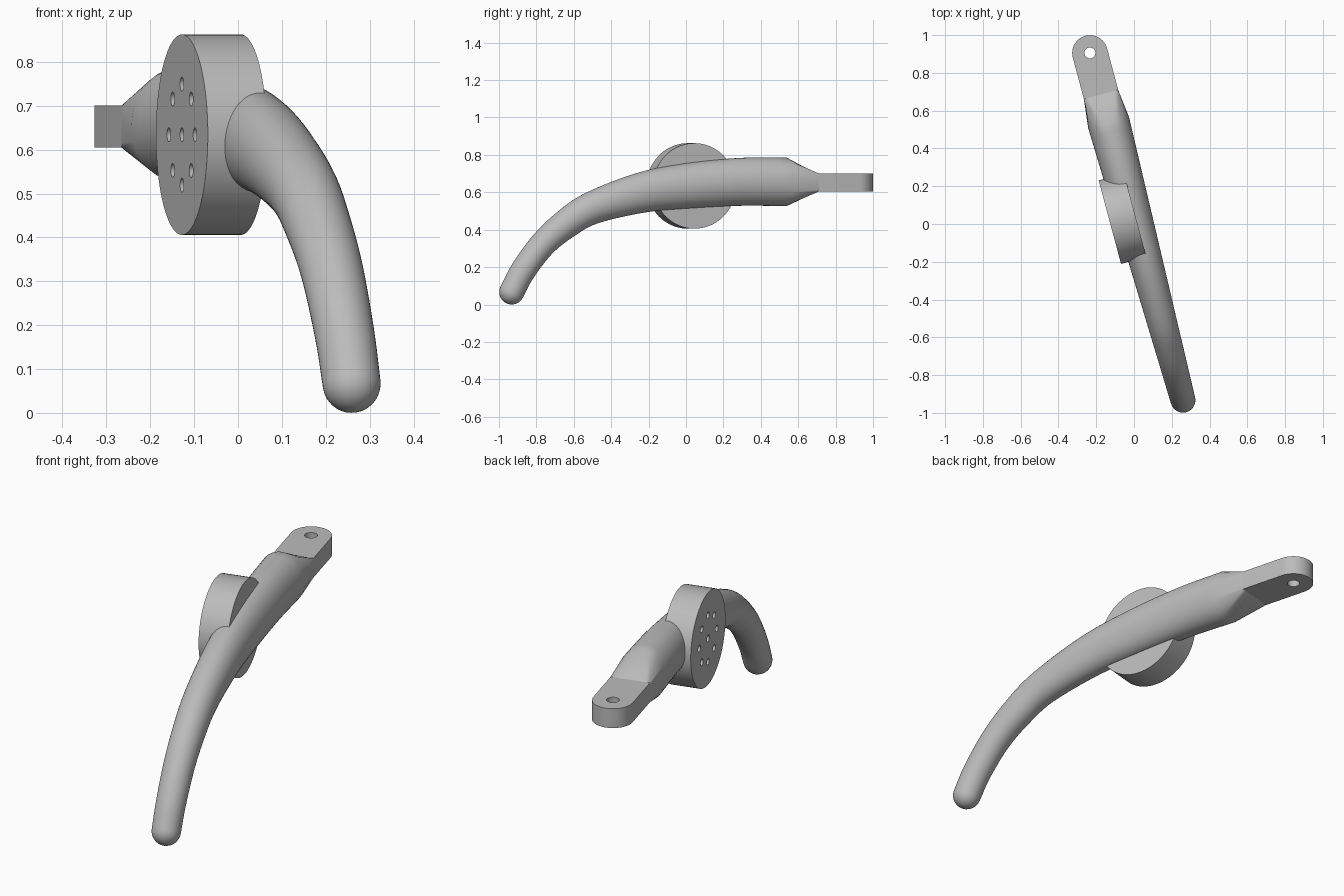
import bpy, bmesh
from math import sin, cos, pi, radians
from mathutils import Matrix, Vector

cube = bpy.data.objects.get("Cube")
if cube:
    bpy.data.objects.remove(cube, do_unlink=True)

# One plain grey for everything
GREY = (0.5, 0.5, 0.5, 1.0)
grey = bpy.data.materials.new("grey_metal")
grey.use_nodes = True
grey.diffuse_color = GREY
grey.node_tree.nodes["Principled BSDF"].inputs["Base Color"].default_value = GREY

# The handle is modelled along y, then turned about z
PLACE = Matrix.Rotation(radians(15), 4, 'Z') @ Matrix.Translation((0.009, 0, 0))


def make_object(name, bm):
    bmesh.ops.recalc_face_normals(bm, faces=bm.faces)
    mesh = bpy.data.meshes.new(name)
    bm.to_mesh(mesh)
    bm.free()
    mesh.materials.append(grey)
    obj = bpy.data.objects.new(name, mesh)
    bpy.context.collection.objects.link(obj)
    obj.matrix_world = PLACE
    return obj


def add_cylinder(bm, centre, radius, depth, turn, segments):
    bmesh.ops.create_cone(bm, cap_ends=True, segments=segments, radius1=radius,
                          radius2=radius, depth=depth,
                          matrix=Matrix.Translation(centre) @ turn)


def select_only(obj):
    bpy.ops.object.select_all(action='DESELECT')
    obj.select_set(True)
    bpy.context.view_layer.objects.active = obj


def cut(obj, cutter):
    cutter.hide_render = True
    mod = obj.modifiers.new("holes", 'BOOLEAN')
    mod.operation, mod.solver, mod.object = 'DIFFERENCE', 'EXACT', cutter
    bpy.context.view_layer.update()
    select_only(obj)
    bpy.ops.object.modifier_apply(modifier=mod.name)
    bpy.data.objects.remove(cutter, do_unlink=True)


def smooth(obj):
    select_only(obj)
    bpy.ops.object.shade_smooth_by_angle(angle=radians(30))


def spline(points, t):
    """Catmull-Rom through the points, with reflected ends."""
    pts = [2 * points[0] - points[1], *points, 2 * points[-1] - points[-2]]
    i = min(int(t), len(points) - 2)
    u = t - i
    a, b, c, d = pts[i:i + 4]
    return 0.5 * (2 * b + (c - a) * u + (2 * a - 5 * b + 4 * c - d) * u**2
                  + (3 * b - a - 3 * c + d) * u**3)


# Grip: swept ellipse; each station is y, z, half height
stations = [Vector(p) for p in (
    (0.552, 0.656, 0.130), (0.30, 0.656, 0.128), (0, 0.634, 0.121),
    (-0.25, 0.598, 0.108), (-0.52, 0.517, 0.088), (-0.668, 0.43, 0.079),
    (-0.795, 0.322, 0.071), (-0.905, 0.18, 0.068), (-0.967, 0.067, 0.067))]
SEG, STEPS, CAP = 40, 5, 8
LUG_Y, LUG_Z, LUG_W, LUG_H = 0.708, 0.6525, 0.094, 0.048
angles = [2 * pi * k / SEG for k in range(SEG)]


def section(y, z, normal, half_w, half_h):
    return [(half_w * sin(a), y + normal[0] * half_h * cos(a),
             z + normal[1] * half_h * cos(a)) for a in angles]


def clamp(v):
    return max(-1, min(1, v))


# Rectangular end of the taper, matching the lug
rings = [[(LUG_W * clamp(sin(a) / 0.4), LUG_Y, LUG_Z + LUG_H * clamp(cos(a) / 0.4))
          for a in angles]]
last = (len(stations) - 1) * STEPS
for i in range(last + 1):
    t = i / STEPS
    y, z, half_h = spline(stations, t)
    ahead = spline(stations, min(t + 0.01, len(stations) - 1))
    behind = spline(stations, max(t - 0.01, 0))
    tangent = Vector((ahead - behind)[:2]).normalized()
    if i == 0:
        tangent = Vector((-1, 0))
    normal = (tangent[1], -tangent[0])
    half_w = 0.066 + 0.046 * (y + 0.967) / 1.519
    rings.append(section(y, z, normal, half_w, half_h))
# Rounded tip
for k in range(1, CAP + 1):
    a = min(k / CAP * pi / 2, pi / 2 - 0.02)
    rings.append(section(y + tangent[0] * half_h * sin(a), z + tangent[1] * half_h * sin(a),
                         normal, half_w * cos(a), half_h * cos(a)))

bm = bmesh.new()
loops = [[bm.verts.new(p) for p in ring] for ring in rings]
for r, s in zip(loops, loops[1:]):
    for k in range(SEG):
        n = (k + 1) % SEG
        bm.faces.new((r[k], r[n], s[n], s[k]))
bm.faces.new(loops[0])
bm.faces.new(loops[-1])
bmesh.ops.remove_doubles(bm, verts=bm.verts, dist=0.0005)
grip = make_object("grip", bm)
smooth(grip)

# Lug: flat tongue with a round end and a pin hole
EYE_Y = 0.935
bm = bmesh.new()
outline = [(-LUG_W, LUG_Y - 0.01), (LUG_W, LUG_Y - 0.01)]
outline += [(LUG_W * cos(pi * k / 24), EYE_Y + LUG_W * sin(pi * k / 24)) for k in range(25)]
base = bm.faces.new([bm.verts.new((x, y, LUG_Z - LUG_H)) for x, y in outline])
top = bmesh.ops.extrude_face_region(bm, geom=[base])["geom"]
bmesh.ops.translate(bm, vec=(0, 0, 2 * LUG_H),
                    verts=[v for v in top if isinstance(v, bmesh.types.BMVert)])
lug = make_object("end_lug", bm)
bm = bmesh.new()
add_cylinder(bm, (0, EYE_Y, LUG_Z), 0.029, 0.3, Matrix.Identity(4), 32)
cut(lug, make_object("pin_hole_cutter", bm))
smooth(lug)

# Side disc with a ring of eight blind holes around a central one
HUB_Y, HUB_Z, FACE_X, BACK_X = 0.0425, 0.634, -0.13, 0.009
sideways = Matrix.Rotation(pi / 2, 4, 'Y')
bm = bmesh.new()
add_cylinder(bm, ((FACE_X + BACK_X) / 2, HUB_Y, HUB_Z), 0.2285, BACK_X - FACE_X, sideways, 80)
disc = make_object("side_disc", bm)
bm = bmesh.new()
spots = [(0, 0)] + [(0.115 * cos(k * pi / 4), 0.115 * sin(k * pi / 4)) for k in range(8)]
for dy, dz in spots:
    add_cylinder(bm, (FACE_X, HUB_Y + dy, HUB_Z + dz), 0.016, 0.1, sideways, 20)
cut(disc, make_object("disc_hole_cutter", bm))
smooth(disc)
